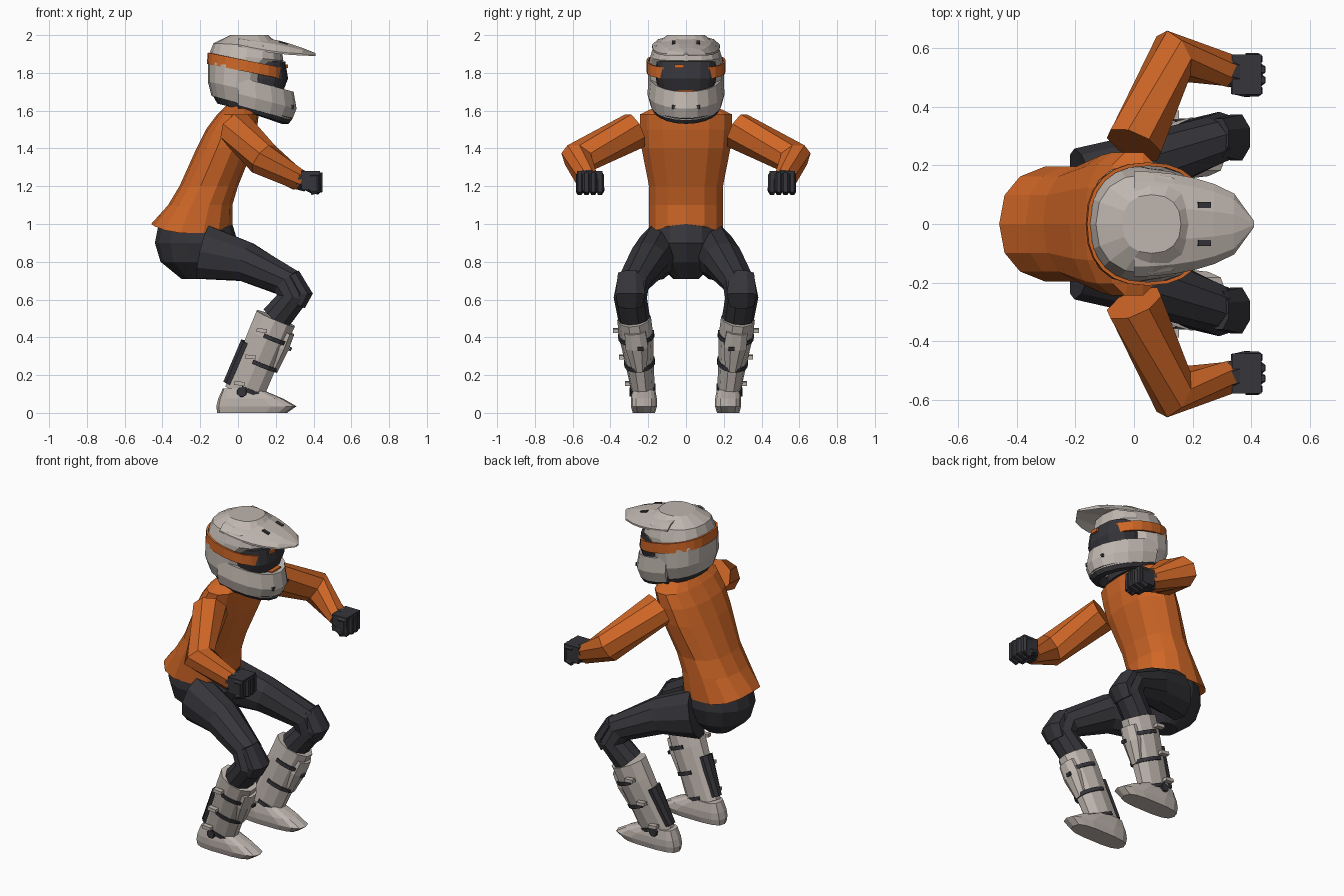
import bpy, bmesh, math
from mathutils import Vector, Matrix

cube = bpy.data.objects.get("Cube")
if cube:
    bpy.data.objects.remove(cube)


def material(name, red, green, blue):
    made = bpy.data.materials.new(name)
    made.use_nodes = True
    colour = (red, green, blue, 1)
    made.diffuse_color = colour
    made.node_tree.nodes["Principled BSDF"].inputs["Base Color"].default_value = colour
    return made


LIGHT = material("warm light grey", .52, .465, .425)
ORANGE = material("orange", .63, .135, .02)
DARK = material("charcoal", .036, .036, .043)


def finish(name, mesh_builder, mat, pair):
    """Turn a bmesh into an object; pair adds its mirror image across the body."""
    bmesh.ops.recalc_face_normals(mesh_builder, faces=mesh_builder.faces)
    mesh = bpy.data.meshes.new(name)
    mesh_builder.to_mesh(mesh)
    mesh_builder.free()
    mesh.materials.append(mat)
    part = bpy.data.objects.new(name, mesh)
    bpy.context.scene.collection.objects.link(part)
    if pair:
        mirror = part.modifiers.new("other side", 'MIRROR')
        mirror.use_axis = (False, True, False)
        mirror.use_mirror_merge = False
    return part


def skin(name, loops, mat, pair=False, caps=True, keep=None):
    """Join closed point loops into a surface; keep filters faces by centre."""
    builder = bmesh.new()
    rows = [[builder.verts.new(point) for point in loop] for loop in loops]
    for lower, upper in zip(rows, rows[1:]):
        for i in range(len(lower)):
            builder.faces.new((lower[i - 1], lower[i], upper[i], upper[i - 1]))
    if caps:
        builder.faces.new(rows[0])
        builder.faces.new(rows[-1])
    if keep:
        unwanted = [face for face in builder.faces if not keep(face.calc_center_median())]
        bmesh.ops.delete(builder, geom=unwanted, context='FACES')
    return finish(name, builder, mat, pair)


def slices(name, levels, mat, sides=14, power=.85, tilt=(0, 0), sag=0, y=0, **options):
    """Stack rounded outlines, each given as height, back, front and half width.
    Tilt is the slope of the first and last outline; sag lowers the first one's sides."""
    def bulge(value):
        return math.copysign(abs(value) ** power, value)

    loops = []
    for k, (height, back, front, width) in enumerate(levels):
        slope = tilt[0] + (tilt[1] - tilt[0]) * k / (len(levels) - 1)
        loop = []
        for i in range(sides):
            angle = math.tau * i / sides
            x = (back + front + (front - back) * bulge(math.cos(angle))) / 2
            across = bulge(math.sin(angle))
            droop = sag * across ** 2 if k == 0 else 0
            loop.append((x, y + width * across, height + slope * x - droop))
        loops.append(loop)
    return skin(name, loops, mat, **options)


def tube(name, points, sizes, mat, sides=8, guide=(0, 1, 0), **options):
    """Faceted tube with mitred bends; a size is a radius or a (depth, width) pair."""
    points = [Vector(point) for point in points]
    steps = [(b - a).normalized() for a, b in zip(points, points[1:])]
    loops = []
    for k, (point, size) in enumerate(zip(points, sizes)):
        along = (steps[max(k - 1, 0)] + steps[min(k, len(steps) - 1)]).normalized()
        lateral = (Vector(guide) - along * along.dot(Vector(guide))).normalized()
        forward = lateral.cross(along)
        depth, width = size if isinstance(size, tuple) else (size, size)
        angles = [math.tau * (i + .5) / sides for i in range(sides)]
        loops.append([point + forward * depth * math.cos(angle)
                      + lateral * width * math.sin(angle) for angle in angles])
    return skin(name, loops, mat, **options)


def box(name, centre, size, mat, tilt=0, pair=False):
    builder = bmesh.new()
    placing = (Matrix.Translation(centre) @ Matrix.Rotation(tilt, 4, 'Y')
               @ Matrix.Diagonal((*size, 1)))
    bmesh.ops.create_cube(builder, size=1, matrix=placing)
    return finish(name, builder, mat, pair)


def thicken(part, amount):
    part.modifiers.new("thickness", 'SOLIDIFY').thickness = amount


# Torso, hips and neck
slices("jersey", [(1, -.46, -.03, .2), (1.1, -.37, -.03, .2), (1.2, -.31, 0, .2),
                  (1.4, -.22, .08, .24), (1.5, -.17, .1, .25), (1.58, -.11, .11, .25),
                  (1.64, -.05, .08, .12)], ORANGE, sag=.05)
slices("hips", [(1, -.42, -.03, .19), (.9, -.44, 0, .2), (.8, -.41, -.05, .17),
                (.71, -.3, -.14, .07)], DARK, power=1)
tube("neck", [(.02, 0, 1.58), (.04, 0, 1.7)], [.09, .09], DARK)

# Helmet shell with a darker lining showing under its rim
slices("helmet_shell", [(1.64, -.14, .12, .17), (1.72, -.16, .14, .2), (1.83, -.16, .16, .2),
                        (1.89, -.15, .24, .19), (1.95, -.13, .23, .17), (2, -.04, .16, .1)],
       LIGHT, sides=16, tilt=(-.27, 0))
slices("helmet_lining", [(1.61, -.11, .13, .15), (1.66, -.14, .13, .17)], DARK,
       sides=16, tilt=(-.25, -.25))


def chin_guard(name, mat, reach, half_width, low, high):
    """Sweep a bevelled section round the jaw, rising towards the cheeks."""
    section = [(.8, 0), (.92, 0), (1, .4), (.95, 1), (.8, 1)]
    loops = []
    for i in range(-5, 6):
        angle = math.pi / 2 * i / 5
        rise = .08 * (1 - math.cos(angle))
        loops.append([(reach * scale * math.cos(angle), half_width * scale * math.sin(angle),
                       low + rise + (high - low) * up) for scale, up in section])
    skin(name, loops, mat)


chin_guard("chin_guard", LIGHT, reach=.31, half_width=.205, low=1.55, high=1.7)
chin_guard("chin_lining", DARK, reach=.29, half_width=.19, low=1.53, high=1.6)

# Helmet peak: arched sections narrowing to a point
loops = []
steps = 6
for i in range(steps + 1):
    along = i / steps
    half_width = .17 * math.sqrt(1 - along ** 2) + .01
    crown = 2 - .095 * along ** 2
    edge = 1.9 + .05 * (1 - along) ** 2
    arch = [math.pi * k / 5 for k in range(6)]
    upper = [Vector((.41 * along, half_width * math.cos(angle),
                     edge + (crown - edge) * math.sin(angle))) for angle in arch]
    loops.append(upper + [point - Vector((0, 0, .01)) for point in reversed(upper)])
skin("helmet_peak", loops, LIGHT)
box("peak_vents", (.24, .065, 1.96), (.045, .02, .009), DARK, tilt=.3, pair=True)
box("chin_vents", (.285, .065, 1.62), (.02, .02, .02), DARK, pair=True)

# Goggles and strap
slices("goggle_lens", [(1.68, 0, .23, .14), (1.77, 0, .265, .16), (1.86, 0, .25, .16)],
       DARK, sides=16, power=.75)
strap = slices("goggle_strap", [(1.815, -.165, .255, .21), (1.875, -.16, .255, .21)], ORANGE,
               sides=24, tilt=(-.2, -.2), caps=False, keep=lambda centre: centre.x < .22)
thicken(strap, .012)
box("goggle_nose", (.25, 0, 1.7), (.03, .09, .02), ORANGE)
box("goggle_brow", (.26, -.035, 1.835), (.012, .05, .02), ORANGE)

# Arms
tube("sleeves", [(0, .27, 1.495), (.135, .573, 1.345), (.325, .523, 1.23)],
     [.102, .094, .06], ORANGE, guide=(0, 0, 1), pair=True)

# Gloved fists
tube("glove_cuffs", [(.305, .53, 1.24), (.36, .515, 1.225)], [.058, .058], DARK, pair=True)
box("palms", (.385, .51, 1.23), (.1, .135, .1), DARK, pair=True)
for i, finger in enumerate(("index", "middle", "ring", "little")):
    y = .455 + .036 * i
    knuckle = .435 if finger in ("middle", "ring") else .425
    tube(finger + "_fingers", [(.38, y, 1.26), (knuckle, y, 1.26), (knuckle, y, 1.18),
                               (.385, y, 1.17)], [.02] * 4, DARK, sides=6, pair=True)
tube("thumbs", [(.34, .46, 1.21), (.385, .45, 1.185), (.43, .46, 1.175)], [.02] * 3, DARK,
     sides=6, guide=(0, 0, 1), pair=True)

# Trouser legs and knee pads
BOOT_TOP = Vector((.2, .275, .5))
ANKLE = Vector((.03, .225, .1))
tube("trouser_legs", [(-.18, .15, .85), (.04, .2, .8), (.26, .28, .69), (.29, .295, .61),
                      BOOT_TOP], [(.15, .11), .11, .087, .088, .085], DARK, sides=10, pair=True)
tube("knee_pads", [(.29, .295, .735), (.35, .295, .63), (.32, .295, .57)],
     [(.04, .07), (.05, .085), (.04, .07)], DARK, pair=True)


def shin(fraction, forward=0, outward=0):
    """Point between boot top and ankle, pushed off the axis of the boot."""
    offset = Vector((forward, outward, -.4 * forward))
    return BOOT_TOP.lerp(ANKLE, fraction) + offset


# Boots
tube("boot_shafts", [shin(0), shin(.25), shin(.6), shin(1)],
     [(.115, .09), (.113, .09), (.11, .075), (.11, .06)], LIGHT, sides=10, pair=True)
tube("shin_guards", [shin(.1, .08), shin(.3, .08), shin(.6, .08)],
     [(.04, .06), (.045, .065), (.035, .04)], LIGHT, pair=True)
box("shin_marks", shin(.28, .125, -.02), (.012, .03, .02), DARK, tilt=.4, pair=True)
tube("calf_panels", [shin(.4, -.09), shin(.95, -.09)], [(.03, .05), (.03, .035)], DARK, pair=True)
tube("ankle_pivots", [(.02, .27, .11), (.02, .3, .11)], [.03, .025], DARK,
     guide=(0, 0, 1), pair=True)
slices("feet", [(0, -.11, .26, .06), (.035, -.115, .31, .07), (.075, -.105, .24, .07),
                (.13, -.08, .11, .06)], LIGHT, power=.65, y=.223, pair=True)

# Boot straps round the front, with a buckle on the outer side
for place, fraction in (("upper", .2), ("middle", .55), ("lower", .9)):
    width = .105 - .04 * fraction
    limit = shin(fraction).x - .02
    band = tube(place + "_boot_straps", [shin(fraction), shin(fraction + .05)],
                [(.12, width)] * 2, DARK, sides=16, caps=False, pair=True,
                keep=lambda centre: centre.x > limit)
    thicken(band, .008)
    box(place + "_buckles", shin(fraction, -.04, width + .01), (.055, .03, .02), LIGHT,
        tilt=.1, pair=True)
